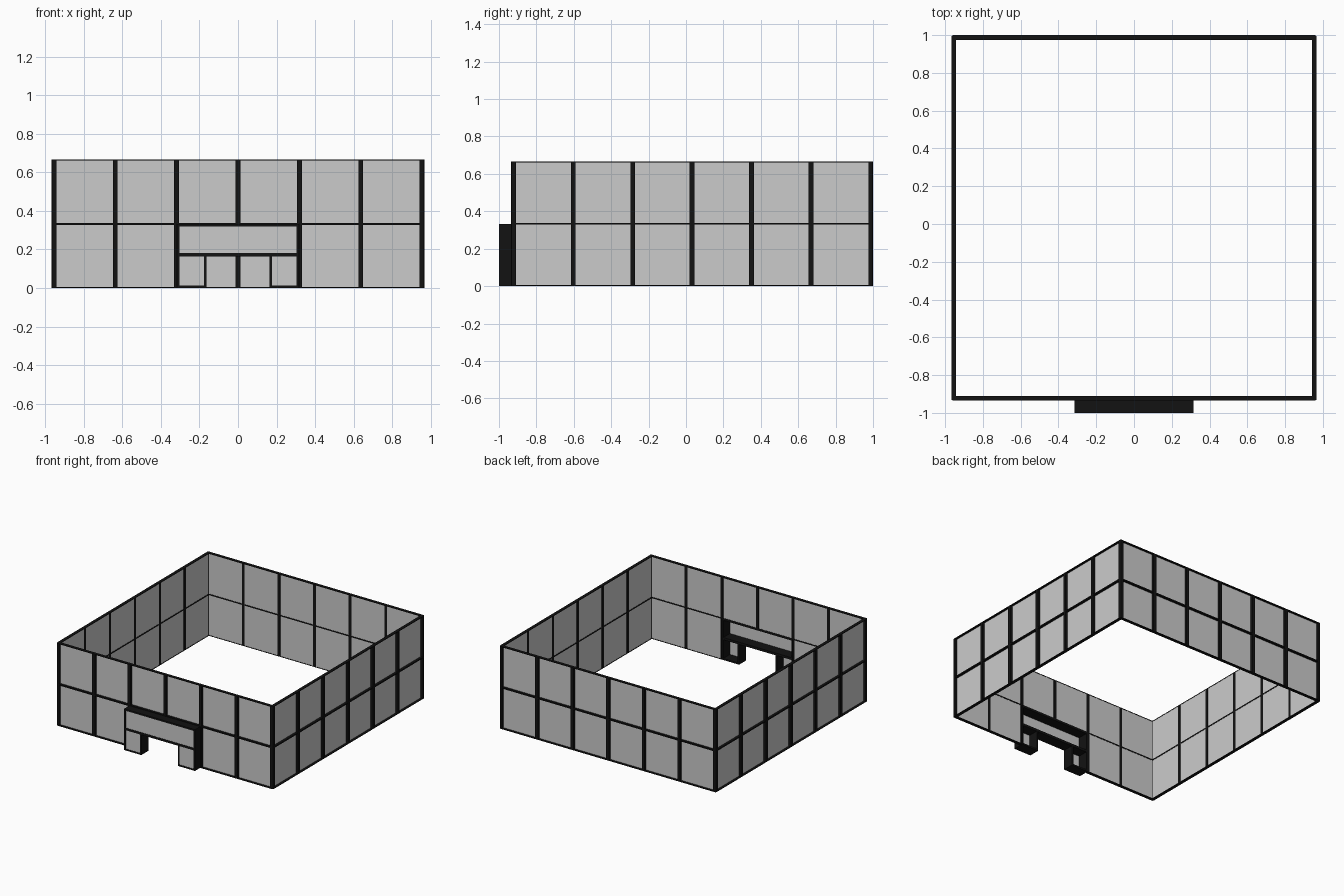
import bpy, bmesh
from math import pi
from mathutils import Matrix, Vector

if "Cube" in bpy.data.objects:
    bpy.data.objects.remove(bpy.data.objects["Cube"])

CY = 0.0325          # centre of the square enclosure in y
OUT, INN = 0.967, 0.942   # outer and inner half size of the walls
STEP = 0.318         # panel width
H = 0.333            # panel height
POST, RAIL = 0.0125, 0.005  # half widths of posts and rails


def material(name, c):
    m = bpy.data.materials.new(name)
    m.diffuse_color = (c, c, c, 1)
    m.use_nodes = True
    m.node_tree.nodes["Principled BSDF"].inputs["Base Color"].default_value = m.diffuse_color
    return m


black = material("black_frame", 0.006)


def add_box(bm, x0, x1, y0, y1, z0, z1):
    m = Matrix.Translation(((x0 + x1) / 2, (y0 + y1) / 2, (z0 + z1) / 2))
    m = m @ Matrix.Diagonal((x1 - x0, y1 - y0, z1 - z0, 1))
    bmesh.ops.create_cube(bm, size=1, matrix=m)


def make(name, boxes, mat=None, turn=0, centre=0):
    bm = bmesh.new()
    for b in boxes:
        add_box(bm, *b)
    bm.transform(Matrix.Translation((0, centre, 0)) @ Matrix.Rotation(turn, 4, 'Z'))
    me = bpy.data.meshes.new(name)
    bm.to_mesh(me)
    bm.free()
    ob = bpy.data.objects.new(name, me)
    bpy.context.collection.objects.link(ob)
    if mat:
        me.materials.append(mat)
    return ob


# Four walls, each a grid of framed panels, turned about the centre
for i, side in enumerate(("front", "right", "back", "left")):
    gate = side == "front"
    frame, panes = [], []
    yo, yi = -OUT, -INN
    for row in range(2):
        z0, z1 = row * H, (row + 1) * H
        for col in range(6):
            if gate and row == 0 and col in (2, 3):
                continue          # gateway opening
            x0, x1 = (col - 3) * STEP, (col - 2) * STEP
            a = x0 + (POST if col else 0.012)
            b = x1 - (POST if col < 5 else 0.012)
            # half posts left and right, rails below and above
            if col:
                frame.append((x0, a, yo, yi, z0, z1))
            if col < 5:
                frame.append((b, x1, yo, yi, z0, z1))
            frame.append((a, b, yo, yi, z0, z0 + RAIL))
            frame.append((a, b, yo, yi, z1 - RAIL, z1))
            panes.append((a, b, yi - 0.006, yi - 0.002, z0 + RAIL, z1 - RAIL))
    make(side + "_wall_frame", frame, black, i * pi / 2, CY)
    make(side + "_wall_panels", panes, None, i * pi / 2, CY)

# Corner posts with softened edges
for sx in (-1, 1):
    for sy in (-1, 1):
        c = (OUT + INN) / 2
        r = (OUT - INN) / 2
        ob = make("corner_post", [(sx * c - r, sx * c + r, CY + sy * c - r, CY + sy * c + r, 0, 2 * H)], black)
        bm = bmesh.new()
        bm.from_mesh(ob.data)
        edges = [e for e in bm.edges if abs((e.verts[0].co - e.verts[1].co).z) > 0.1
                 and e.verts[0].co.x * sx > c and (e.verts[0].co.y - CY) * sy > c]
        bmesh.ops.bevel(bm, geom=edges, offset=0.009, segments=2, profile=0.5, affect='EDGES')
        bm.to_mesh(ob.data)
        bm.free()

# Projecting gateway: deep black surround plates, open at the back
F, B = -1.0, CY - INN
W, J = 0.316, 0.163     # outer and inner half widths
T = 0.013
plates = [(-W, W, F, B, H - T, H),              # top
          (-W + T, W - T, F, B, 0.163, 0.182)]  # lintel underside
panes = [(-W + T, W - T, F + 0.002, F + 0.006, 0.182, H - T)]
for s in (-1, 1):
    def span(a, b):
        return tuple(sorted((s * a, s * b)))
    plates.append((*span(W - T, W), F, B, 0, H - T))         # outer side
    plates.append((*span(J, J + T), F, B, 0, 0.163))         # inner jamb
    plates.append((*span(J + T, W - T), F, B, 0, T))         # foot
    panes.append((*span(J + T, W - T), F + 0.002, F + 0.006, T, 0.163))
make("gateway_surround", plates, black)
make("gateway_panels", panes)
